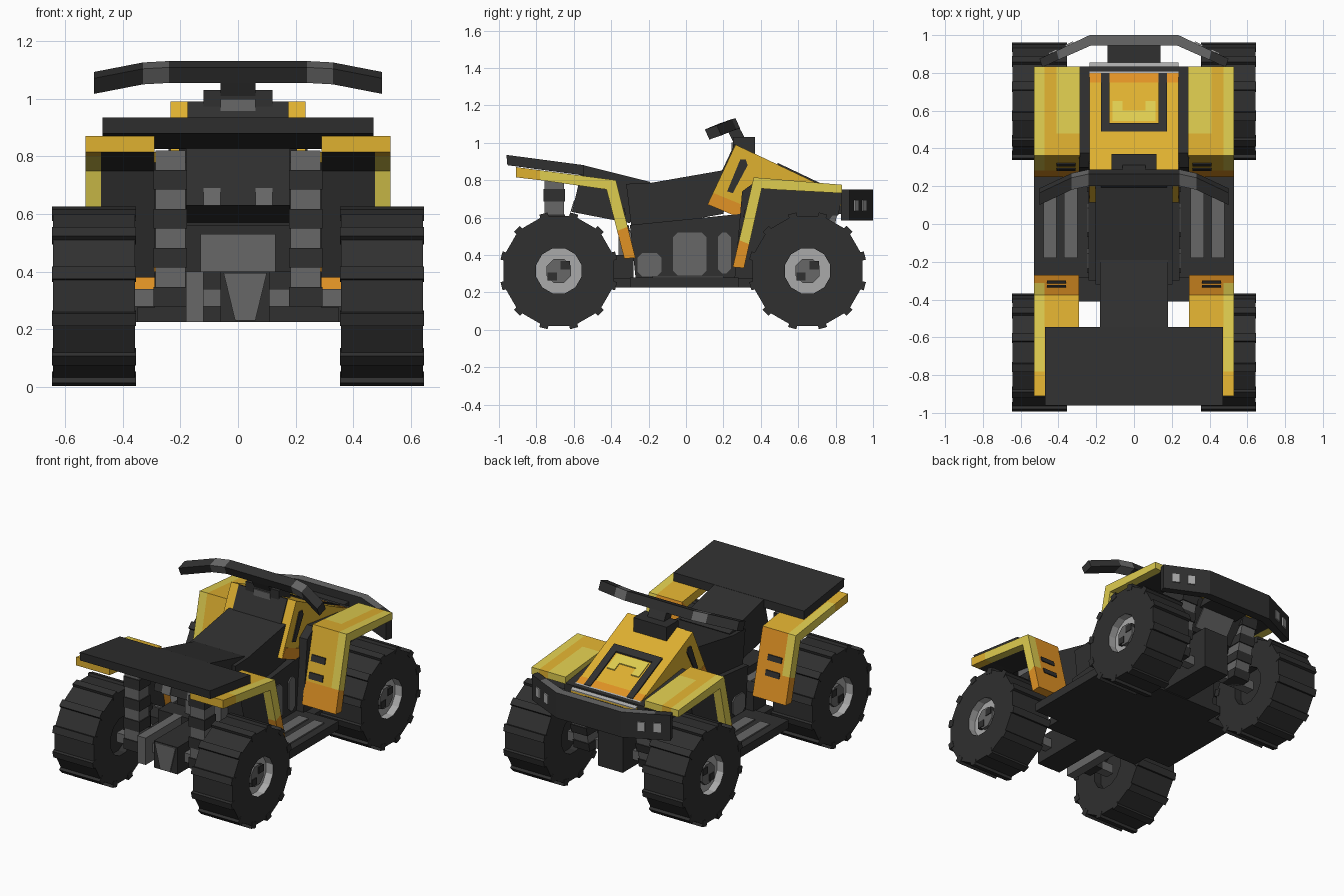
import bpy, bmesh
from math import cos, sin, pi
from mathutils import Matrix, Vector

cube = bpy.data.objects.get("Cube")
if cube:
    bpy.data.objects.remove(cube)


def material(name, r, g, b):
    m = bpy.data.materials.new(name)
    m.use_nodes = True
    m.diffuse_color = (r, g, b, 1)
    m.node_tree.nodes["Principled BSDF"].inputs["Base Color"].default_value = (r, g, b, 1)
    return m


DARK = material("charcoal", .029, .029, .029)
GREY = material("mid grey", .135, .135, .135)
LIGHT = material("light grey", .4, .4, .4)
GOLD = material("gold", .74, .44, .03)
PALE = material("pale yellow", .74, .61, .08)
ORANGE = material("orange", .75, .29, .018)


def finish(name, bm, mats):
    bmesh.ops.recalc_face_normals(bm, faces=bm.faces)
    me = bpy.data.meshes.new(name)
    bm.to_mesh(me)
    bm.free()
    for m in mats:
        me.materials.append(m)
    ob = bpy.data.objects.new(name, me)
    bpy.context.collection.objects.link(ob)
    return ob


def loft(name, rings, colour, mirror=False):
    """Skin rings of points; colour is a material or a rule (segment, side)."""
    pick = colour if callable(colour) else lambda i, j: colour
    bm, mats = bmesh.new(), []

    def face(verts, mat):
        if mat not in mats:
            mats.append(mat)
        bm.faces.new(verts).material_index = mats.index(mat)

    for sx in ((1, -1) if mirror else (1,)):
        vs = [[bm.verts.new((sx * x, y, z)) for x, y, z in r] for r in rings]
        n = len(vs[0])
        for i in range(len(vs) - 1):
            for j in range(n):
                k = (j + 1) % n
                face((vs[i][j], vs[i][k], vs[i + 1][k], vs[i + 1][j]), pick(i, j))
        face(vs[0], pick(0, 1))
        face(vs[-1], pick(len(vs) - 2, 1))
    return finish(name, bm, mats)


def prism(name, pts, x0, x1, colour, mirror=False):
    """Side profile (y, z) extruded across x."""
    return loft(name, [[(x, y, z) for y, z in pts] for x in (x0, x1)], colour, mirror)


def box(name, x, y, z, colour, mirror=False):
    pts = [(y[0], z[0]), (y[1], z[0]), (y[1], z[1]), (y[0], z[1])]
    return prism(name, pts, x[0], x[1], colour, mirror)


def lerp(a, b, t):
    return tuple(p + (q - p) * t for p, q in zip(a, b))


def ribbon(name, stations, x0, x1, colours, under=None):
    """Bent sheet through (top, bottom) profile pairs, one colour per segment."""
    rings = [[(x0, *t), (x1, *t), (x1, *b), (x0, *b)] for t, b in stations]
    rule = lambda i, j: under if (under and j == 2) else colours[i]
    return loft(name, rings, rule, True)


# Wheels: faceted tyre, tread bars, recessed hub
def wheel(name, side, y):
    bm = bmesh.new()
    axis = Matrix.Rotation(pi / 2, 4, 'Y') @ Matrix.Rotation(pi / 12, 4, 'Z')
    bmesh.ops.create_cone(bm, cap_ends=True, segments=12, radius1=.305, radius2=.305,
                          depth=.285, matrix=axis)
    for f in [f for f in bm.faces if len(f.verts) == 12]:
        bmesh.ops.inset_individual(bm, faces=[f], thickness=.18)
        rim = bmesh.ops.extrude_discrete_faces(bm, faces=[f])["faces"][0]
        s = 1 if rim.calc_center_median().x > 0 else -1
        outer = s == side
        bmesh.ops.translate(bm, verts=rim.verts, vec=(-s * .05, 0, 0))
        rim.material_index = 1 if outer else 0
        if outer:
            for e in rim.edges:
                for g in e.link_faces:
                    g.material_index = 1
    for k in range(12):
        turn = Matrix.Rotation(k * pi / 6 + pi / 12, 4, 'X')
        bmesh.ops.create_cube(bm, size=1, matrix=turn @ Matrix.Translation((0, 0, .297))
                              @ Matrix.Diagonal((.291, .045, .04, 1)))
    ob = finish(name, bm, [DARK, LIGHT])
    ob.location = (side * .5, y, .315)
    # hub cap with dark bolts
    x = side * .59
    cap = [(y + .07 * cos(a * pi / 4 + pi / 8), .315 + .07 * sin(a * pi / 4 + pi / 8)) for a in range(8)]
    prism(name + "_hub_cap", cap, x, x + side * .025, GREY)
    for d in (-1, 1):
        box(name + "_hub_bolt", (x, x + side * .03), (y + d * .035 - .025, y + d * .035 + .025),
            (.315 + d * .03 - .022, .315 + d * .03 + .022), DARK)


for end, y in (("front", .65), ("rear", -.68)):
    for label, side in (("left", 1), ("right", -1)):
        wheel(f"{end}_{label}_wheel", side, y)
    box(end + "_axle", (-.38, .38), (y - .03, y + .03), (.28, .34), GREY)

# Chassis, footboards and engine
box("floor_plate", (-.53, .53), (-.3, .28), (.225, .28), DARK)
box("chassis_floor", (-.35, .35), (-.41, .4), (.225, .275), DARK)
box("rear_crossmember", (-.29, .29), (-.41, -.28), (.23, .4), DARK)
for x in (.3, .41):
    box("footboard_grip", (x, x + .07), (-.18, .2), (.28, .288), GREY, True)
prism("engine_body", [(-.3, .56), (-.27, .28), (.3, .28), (.3, .62)], -.24, .24, DARK)
for y0, y1, z0, z1 in ((-.07, .11, .29, .52), (-.26, -.13, .285, .41), (.17, .24, .3, .52)):
    c = .025
    prism("engine_cover", [(y0 + c, z0), (y1 - c, z0), (y1, z0 + c), (y1, z1 - c), (y1 - c, z1),
                           (y0 + c, z1), (y0, z1 - c), (y0, z0 + c)], .24, .248, GREY, True)
box("engine_rear", (-.13, .13), (-.36, -.27), (.4, .53), GREY)

# Rear running gear
box("swing_arm", (-.18, -.12), (-.78, -.4), (.225, .4), GREY)
box("rear_gearbox", (-.06, .11), (-.78, -.4), (.225, .4), DARK)
loft("rear_gearbox_cover", [[(-.01, y, .23), (.06, y, .23), (.1, y, .395), (-.05, y, .395)]
                            for y in (-.788, -.78)], GREY)


def shock(name, top, bottom):
    """Banded square strut."""
    for k in range(8):
        (y0, z0), (y1, z1) = lerp(bottom, top, k / 8), lerp(bottom, top, (k + 1) / 8)
        w = .052 if k % 2 else .058
        prism(name, [(y0 - w, z0), (y0 + w, z0), (y1 + w, z1), (y1 - w, z1)],
              .235 - w, .235 + w, GREY if k % 2 else DARK, True)


shock("rear_shock", (-.705, .82), (-.705, .28))
shock("front_shock", (.78, .72), (.68, .28))

# Seat and rear rack
prism("seat", [(-.32, .78), (-.19, .785), (.24, .86), (.2, .62), (-.29, .53)], -.205, .205, DARK)
prism("seat_tail", [(-.61, .63), (-.55, .88), (-.19, .79), (-.3, .57)], -.18, .18, DARK)
for x in (-.09, .09):
    prism("tail_panel", [(-.612, .63), (-.618, .63), (-.6, .69), (-.594, .69)], x - .03, x + .03, GREY)
prism("rack", [(-.955, .88), (-.96, .935), (-.545, .88), (-.545, .825)], -.47, .47, DARK)

# Fenders: pale rim, gold and pale top, orange leg ends
f_top, f_in, f_end = (.362, .815), (.405, .755), (.25, .335)
front = [((.835, .775), (.835, .73)), ((.48, .805), (.48, .749)), (f_top, f_in),
         (lerp(f_top, f_end, .7), lerp(f_in, (.31, .33), .7)), (f_end, (.31, .33))]
r_top, r_in, r_end = (-.375, .8), (-.425, .75), (-.27, .385)
rear = [((-.91, .87), (-.91, .815)), ((-.78, .853), (-.78, .8)), (r_top, r_in),
        (lerp(r_top, r_end, .6), lerp(r_in, (-.33, .38), .6)), (r_end, (-.33, .38))]
ribbon("front_fender_rim", front, .475, .53, [PALE, PALE, PALE, ORANGE])
ribbon("front_fender_stripe", front, .41, .475, [GOLD, GOLD, GOLD, ORANGE], DARK)
ribbon("front_fender_panel", front, .285, .41, [PALE, GOLD, GOLD, ORANGE], DARK)
ribbon("rear_fender_rim", rear, .475, .53, [GOLD, PALE, PALE, ORANGE])
ribbon("rear_fender_panel", rear, .29, .475, [GOLD, GOLD, ORANGE, ORANGE], DARK)

# Dark vent slots on the fender legs
for name, top, end, x, d in (("front_vent", f_top, f_end, .31, -.007), ("rear_vent", r_top, r_end, .36, .007)):
    for t in (.36, .58):
        (y0, z0), (y1, z1) = lerp(top, end, t), lerp(top, end, t + .08)
        prism(name, [(y0, z0), (y0 + d, z0), (y1 + d, z1), (y1, z1)], x, x + .1, DARK, True)

# Nose and hood
prism("nose", [(.26, .28), (.3, .74), (.375, .795), (.835, .735), (.835, .68), (.7, .5), (.42, .48),
               (.4, .24)], -.29, .29, DARK)
prism("nose_underpanel", [(.822, .65), (.827, .645), (.727, .515), (.722, .52)], -.12, .12, GREY)
box("front_gearbox", (-.09, .09), (.38, .78), (.23, .5), DARK)
prism("hood", [(.265, .99), (.855, .71), (.855, .67), (.32, .585), (.115, .67)], -.235, .235, GOLD)
prism("hood_rear_panel", [(.258, .99), (.265, .99), (.115, .67), (.108, .67)], -.175, .175, DARK)
prism("hood_side_slot", [(.22, .74), (.25, .73), (.33, .88), (.32, .91), (.29, .91)], .235, .242, DARK, True)
prism("hood_side_tip", [(.115, .67), (.32, .585), (.345, .65), (.15, .73)], .235, .239, ORANGE, True)


def hood_plate(name, x0, x1, y0, y1, colour, lift=.006, mirror=False):
    h = lambda y: .99 - (y - .265) * .28 / .59
    prism(name, [(y0, h(y0)), (y1, h(y1)), (y1, h(y1) + lift), (y0, h(y0) + lift)], x0, x1, colour, mirror)


hood_plate("hood_lip", -.235, .235, .8, .855, LIGHT)
hood_plate("hood_orange_band", -.235, .235, .75, .8, ORANGE, .004)
hood_plate("hood_frame_side", .13, .175, .49, .8, DARK, .009, True)
hood_plate("hood_frame_bar", -.13, .13, .49, .535, DARK, .009)
hood_plate("hood_emblem_bar", -.115, .115, .545, .6, PALE)
hood_plate("hood_emblem_wing", .06, .115, .6, .65, PALE, mirror=True)

# Steering column and handlebar
box("steering_base", (-.12, .12), (.25, .37), (.92, 1.03), DARK)
box("steering_base_plate", (-.06, .06), (.243, .25), (.94, 1.0), GREY)
prism("steering_stem", [(.22, 1.07), (.28, 1.09), (.35, .96), (.29, .93)], -.06, .06, DARK)
spine = [(-.5, .145, 1.055), (-.33, .225, 1.088), (-.24, .245, 1.093)]
spine += [(-x, y, z) for x, y, z in reversed(spine)]
section = [(-.044, .016), (.02, .038), (.044, -.016), (-.02, -.038)]
loft("handlebar", [[(x, y + dy, z + dz) for dy, dz in section] for x, y, z in spine],
     lambda i, j: GREY if i in (1, 3) else DARK)

# Front bumper with lamps
plan = [(-.5, .875, .83), (-.41, .917, .87), (-.235, 1.0, .945)]
plan += [(-x, a, b) for x, a, b in reversed(plan)]
loft("front_bumper", [[(x, a, .585), (x, a, .75), (x * .97, b, .75), (x * .97, b, .585)] for x, a, b in plan],
     lambda i, j: GREY if j == 1 and 0 < i < 4 else DARK)
box("bumper_mount", (-.14, .14), (.78, .95), (.62, .7), DARK)
for t in (.32, .65):
    a, b = lerp((.235, 1.0), (.5, .875), t), lerp((.235, 1.0), (.5, .875), t + .16)
    out = Vector((.125, .265)).normalized() * .008
    loft("bumper_lamp", [[(a[0], a[1], z), (b[0], b[1], z), (b[0] + out.x, b[1] + out.y, z),
                          (a[0] + out.x, a[1] + out.y, z)] for z in (.635, .695)], LIGHT, True)
